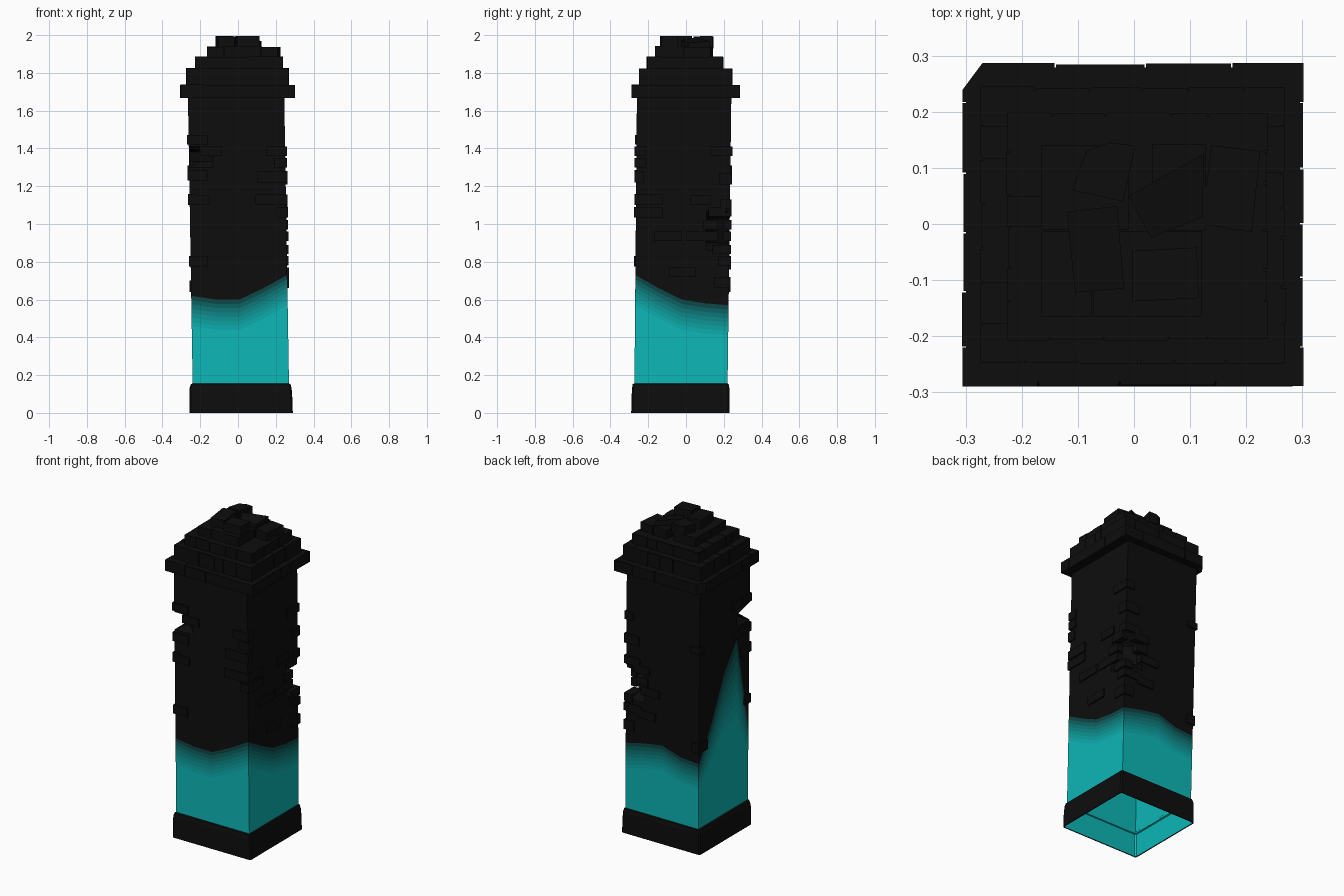
import bpy, bmesh, random
from mathutils import Vector

if "Cube" in bpy.data.objects:
    bpy.data.objects.remove(bpy.data.objects["Cube"])

random.seed(4)
BLACK, TEAL = (0.004, 0.004, 0.004), (0.004, 0.47, 0.47)


def material(name, t):
    m = bpy.data.materials.new(name)
    m.diffuse_color = [a + (b - a) * t for a, b in zip(TEAL, BLACK)] + [1]
    m.use_nodes = True
    m.node_tree.nodes["Principled BSDF"].inputs["Base Color"].default_value = m.diffuse_color
    return m


STEPS = 8
mats = [material("paint_%d" % i, i / STEPS) for i in range(STEPS + 1)]


def finish(name, bm, materials):
    me = bpy.data.meshes.new(name)
    bm.to_mesh(me)
    bm.free()
    for m in materials:
        me.materials.append(m)
    ob = bpy.data.objects.new(name, me)
    bpy.context.collection.objects.link(ob)
    return ob


def loft(name, rings, mat_of):
    bm = bmesh.new()
    vs = [[bm.verts.new(p) for p in r] for r in rings]
    n = len(rings[0])
    for i in range(len(rings) - 1):
        for j in range(n):
            k = (j + 1) % n
            f = bm.faces.new((vs[i][j], vs[i][k], vs[i + 1][k], vs[i + 1][j]))
            f.material_index = mat_of(i)
    return finish(name, bm, mats)


def prism(bm, pts, z0, z1, tilt=(0, 0)):
    lo = [bm.verts.new((x, y, z0)) for x, y in pts]
    cx, cy = sum(p[0] for p in pts) / len(pts), sum(p[1] for p in pts) / len(pts)
    hi = [bm.verts.new((x, y, z1 + tilt[0] * (x - cx) + tilt[1] * (y - cy))) for x, y in pts]
    fs = [bm.faces.new(lo[::-1]), bm.faces.new(hi)]
    for j in range(len(pts)):
        k = (j + 1) % len(pts)
        fs.append(bm.faces.new((lo[j], lo[k], hi[k], hi[j])))
    bmesh.ops.recalc_face_normals(bm, faces=fs)


def box(bm, x0, x1, y0, y1, z0, z1):
    prism(bm, [(x0, y0), (x1, y0), (x1, y1), (x0, y1)], z0, z1)


def bounds(z):
    # leaning, tapering outline of the shaft at height z
    t = (z - 0.15) / 1.52
    return (-0.24 - 0.025 * t, 0.27 - 0.025 * t, -0.273 + 0.013 * t, 0.22 + 0.02 * t)


# shaft: lofted columns, teal fading to black at a ragged height
edge = [.62, .60, .60, .66, .73, .66, .60, .58, .57, .60, .62, .58, .57, .78, 1.05, 1.22]
fade = [.16] * 13 + [.24, .36, .48]
upper = [.86, .90, 1.03, 1.07, 1.30, 1.33, 1.38, 1.41]


def column_point(j, z):
    x0, x1, y0, y1 = bounds(z)
    c = [(x0, y0), (x1, y0), (x1, y1), (x0, y1)]
    a, b = c[j // 4], c[(j // 4 + 1) % 4]
    t = (j % 4) / 4
    return [a[0] + (b[0] - a[0]) * t, a[1] + (b[1] - a[1]) * t, z]


rings = [[column_point(j, .145) for j in range(16)]]
for s in range(STEPS):
    rings.append([column_point(j, edge[j] - fade[j] * (1 - s / (STEPS - 1))) for j in range(16)])
for i, z in enumerate(upper):
    ring = [column_point(j, max(z, edge[j] + .008 * (i + 1))) for j in range(16)]
    if i in (1, 2):      # broken back right corner
        ring[8][0] -= .075
        ring[8][1] -= .075
    if i in (5, 6):      # broken front left corner
        ring[0][0] += .055
        ring[0][1] += .055
    rings.append(ring)
rings.append([column_point(j, 1.68) for j in range(16)])
loft("shaft", rings, lambda i: min(i, STEPS))


# hollow plinth with a teal inside
def rect(x0, x1, y0, y1, z, c=.008):
    return [(x0 + c, y0, z), (x1 - c, y0, z), (x1, y0 + c, z), (x1, y1 - c, z),
            (x1 - c, y1, z), (x0 + c, y1, z), (x0, y1 - c, z), (x0, y0 + c, z)]


loft("plinth", [rect(-.24, .27, -.273, .22, .145, .001), rect(-.248, .28, -.28, .222, .142),
                rect(-.25, .284, -.283, .225, 0), rect(-.257, .29, -.29, .23, 0),
                rect(-.257, .289, -.289, .23, .06), rect(-.257, .284, -.286, .23, .13),
                rect(-.25, .278, -.282, .226, .152), rect(-.24, .27, -.273, .22, .156, .001)],
     lambda i: 0 if i < 2 else STEPS)

# raised bricks on the faces: face, start, end, bottom, top
bm = bmesh.new()
for face, a, b, z0, z1 in [
        ("f", -.2, -.085, 1.36, 1.41), ("f", .1, .2, 1.22, 1.28), ("f", -.23, -.15, 1.10, 1.15),
        ("r", -.17, -.02, .91, .96), ("r", 0, .17, .91, .96), ("r", -.09, .05, .72, .77),
        ("r", .02, .13, 1.10, 1.15), ("r", .09, .17, .97, 1.02), ("r", .12, .21, 1.04, 1.09),
        ("b", .02, .15, .91, .96), ("b", .09, .2, 1.04, 1.09), ("b", .05, .17, .76, .81),
        ("b", .1, .18, .97, 1.02), ("l", -.2, -.1, 1.23, 1.28), ("l", -.17, -.08, 1.42, 1.47)]:
    x0, x1, y0, y1 = bounds((z0 + z1) / 2)
    o, d = .009, .03
    box(bm, *{"f": (a, b, y0 - o, y0 + d), "b": (a, b, y1 - d, y1 + o),
              "l": (x0 - o, x0 + d, a, b), "r": (x1 - d, x1 + o, a, b)}[face], z0, z1)
finish("face_bricks", bm, mats[-1:])

# bricks wrapping the corners: x side, y side, x length, y length, bottom, top
bm = bmesh.new()
for sx, sy, lx, ly, z0, z1 in [
        (-1, -1, .10, .06, 1.42, 1.47), (-1, -1, .10, .08, 1.23, 1.285), (-1, -1, .09, .05, .775, .83),
        (-1, -1, .04, .10, 1.10, 1.16), (1, -1, .10, .05, 1.36, 1.41), (1, -1, .06, .05, 1.30, 1.35),
        (1, -1, .06, .04, 1.22, 1.28), (1, -1, .16, .14, 1.10, 1.155), (1, -1, .05, .14, 1.035, 1.09),
        (1, 1, .05, .11, 1.36, 1.41), (1, 1, .09, .06, 1.21, 1.27), (1, 1, .10, .05, 1.08, 1.13),
        (1, 1, .05, .09, .84, .89), (1, 1, .11, .06, .78, .83), (1, 1, .06, .08, .66, .72),
        (-1, 1, .05, .08, .64, .70), (-1, 1, .06, .04, 1.27, 1.31)]:
    x0, x1, y0, y1 = bounds((z0 + z1) / 2)
    o = .009
    xs = (x0 - o, x0 + lx) if sx < 0 else (x1 - lx, x1 + o)
    ys = (y0 - o, y0 + ly) if sy < 0 else (y1 - ly, y1 + o)
    box(bm, *xs, *ys, z0, z1)
finish("corner_bricks", bm, mats[-1:])


# stepped cap: each course is a core ringed with uneven bricks
def course(name, x0, x1, y0, y1, z0, z1, nx, ny, chamfer=False):
    bm = bmesh.new()
    i, d = .008, .07
    box(bm, x0 + i, x1 - i, y0 + i, y1 - i, z0 + .003, z1 - .003)

    def cuts(a, b, n):
        step = (b - a) / n
        return [a] + [a + step * (k + random.uniform(-.2, .2)) for k in range(1, n)] + [b]

    for side in (0, 1):
        for p, q in zip(c := cuts(x0, x1, nx), c[1:]):
            r, h = random.uniform(0, .004), random.uniform(0, .005)
            ys = (y1 - d, y1 - r) if side else (y0 + r, y0 + d)
            box(bm, p + .0015, q - .0015, *ys, z0, z1 - h)
        for p, q in zip(c := cuts(y0 + d, y1 - d, ny), c[1:]):
            r, h = random.uniform(0, .004), random.uniform(0, .005)
            xs = (x1 - d, x1 - r) if side else (x0 + r, x0 + d)
            box(bm, *xs, p + .0015, q - .0015, z0, z1 - h)
    if chamfer:
        res = bmesh.ops.bisect_plane(bm, geom=bm.verts[:] + bm.edges[:] + bm.faces[:],
                                     plane_co=Vector((-.305, .24, 0)),
                                     plane_no=Vector((-.047, .035, 0)), clear_outer=True)
        bmesh.ops.holes_fill(bm, edges=[e for e in res["geom_cut"]
                                        if isinstance(e, bmesh.types.BMEdge)])
    finish(name, bm, mats[-1:])


course("cap_ledge", -.307, .304, -.29, .287, 1.668, 1.738, 4, 4, True)
course("cap_course_low", -.275, .27, -.25, .245, 1.73, 1.825, 6, 5)
course("cap_course_mid", -.228, .24, -.208, .2, 1.82, 1.888, 5, 4)

# loose bricks on the summit
bm = bmesh.new()
box(bm, -.165, -.01, -.01, .14, 1.88, 1.94)
box(bm, -.165, -.076, -.165, -.013, 1.88, 1.938)
box(bm, -.073, .12, -.165, -.013, 1.88, 1.942)
box(bm, .032, .128, -.012, .143, 1.88, 1.94)
for pts, z0, z1, tilt in [
        ([(.12, 0), (.21, -.015), (.225, .13), (.138, .14)], 1.88, 1.938, (0, 0)),
        ([(-.11, .06), (-.02, .04), (.003, .14), (-.045, .145), (-.085, .13)], 1.93, 1.992, (.05, 0)),
        ([(-.105, -.122), (-.018, -.115), (-.03, .032), (-.12, .022)], 1.93, 1.994, (0, .03)),
        ([(-.003, -.138), (.115, -.132), (.112, -.042), (-.003, -.048)], 1.93, 1.996, (0, 0)),
        ([(-.01, .05), (.03, -.025), (.122, .012), (.125, .125)], 1.93, 1.972, (-.2, .1))]:
    prism(bm, pts, z0, z1, tilt)
finish("summit_bricks", bm, mats[-1:])
